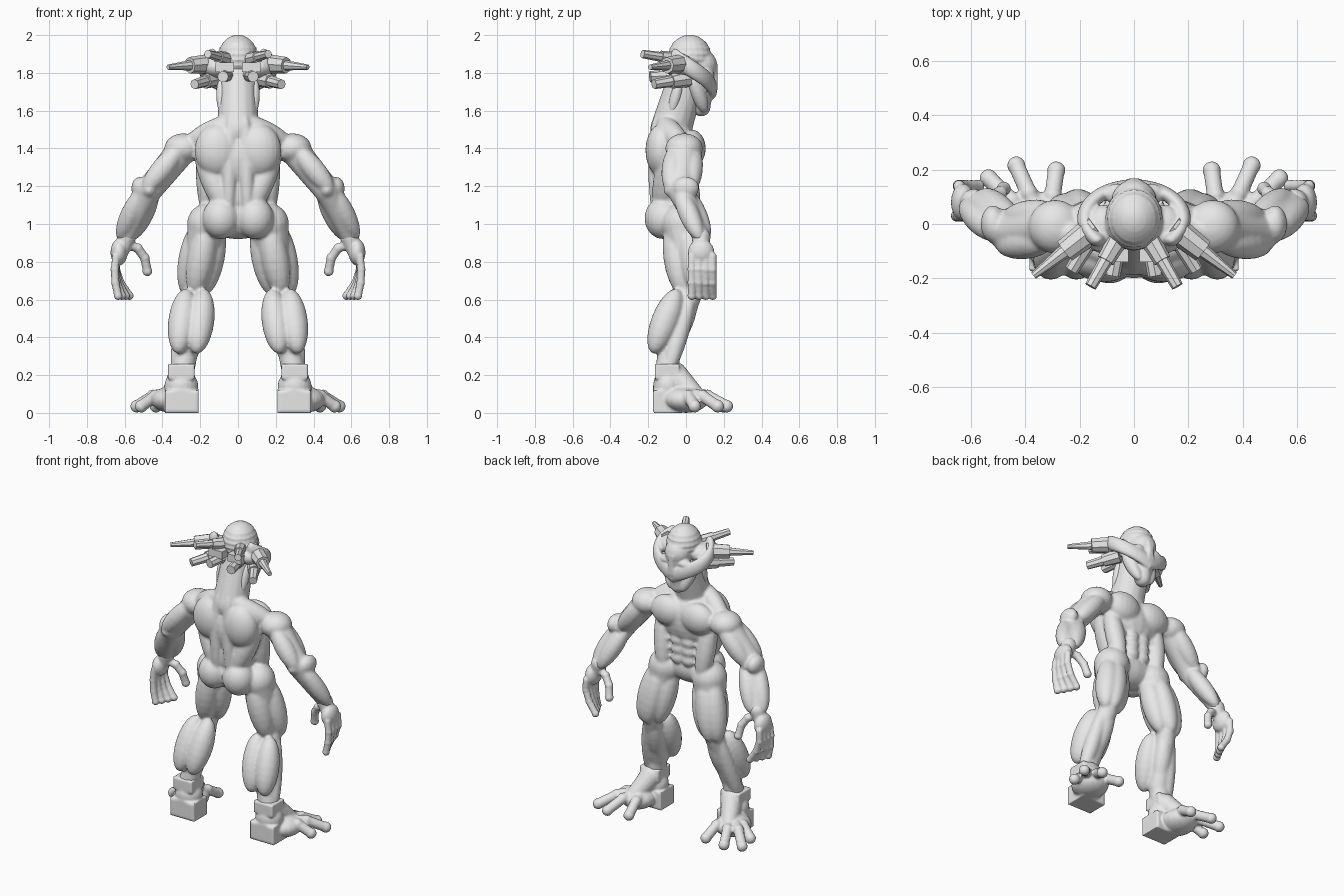
import bpy, bmesh, math
from mathutils import Vector, Matrix

cube = bpy.data.objects.get("Cube")
if cube:
    bpy.data.objects.remove(cube, do_unlink=True)

GREY = (.8, .8, .8, 1)
material = bpy.data.materials.new("plain_grey")
material.use_nodes = True
material.diffuse_color = GREY
material.node_tree.nodes["Principled BSDF"].inputs["Base Color"].default_value = GREY


def aimed(start, end):
    """Matrix at the middle of start and end, with its z axis along them."""
    turn = (end - start).to_track_quat('Z', 'Y').to_matrix().to_4x4()
    return Matrix.Translation((start + end) / 2) @ turn


def ball(shape, centre, radii):
    place = Matrix.Translation(centre) @ Matrix.Diagonal((*radii, 1))
    bmesh.ops.create_uvsphere(shape, u_segments=20, v_segments=14, radius=1, matrix=place)


def box(shape, centre, size):
    place = Matrix.Translation(centre) @ Matrix.Diagonal((*size, 1))
    bmesh.ops.create_cube(shape, size=1, matrix=place)


def cone(shape, start, end, first, last, sides=16):
    bmesh.ops.create_cone(shape, cap_ends=True, segments=sides, radius1=first, radius2=last,
                          depth=(end - start).length, matrix=aimed(start, end))


def bone(shape, start, end, first, last):
    """Tapered limb section with round ends."""
    start, end = Vector(start), Vector(end)
    cone(shape, start, end, first, last)
    ball(shape, start, [first] * 3)
    ball(shape, end, [last] * 3)


def strand(shape, start, end, thick, out=0, front=0):
    """Spindle-shaped muscle between two points, shifted sideways or forward."""
    shift = Vector((out, front, 0))
    start, end = Vector(start) + shift, Vector(end) + shift
    stretch = Matrix.Diagonal((thick, thick, (end - start).length * .55, 1))
    bmesh.ops.create_uvsphere(shape, u_segments=16, v_segments=12, radius=1,
                              matrix=aimed(start, end) @ stretch)


def digit(shape, points, thick):
    """Finger or toe made of short bones with swollen joints."""
    for start, end in zip(points, points[1:]):
        bone(shape, start, end, thick, thick)
        ball(shape, end, [thick * 1.1] * 3)


def mirror(shape):
    """Copy everything so far to the other side."""
    copied = bmesh.ops.duplicate(shape, geom=shape.verts[:] + shape.edges[:] + shape.faces[:])["geom"]
    corners = [item for item in copied if isinstance(item, bmesh.types.BMVert)]
    bmesh.ops.scale(shape, vec=(-1, 1, 1), verts=corners)


def finish(shape, name, grain=None, rounds=2):
    """Make the object; with a grain, fuse its pieces into one smooth skin."""
    bmesh.ops.recalc_face_normals(shape, faces=shape.faces[:])
    mesh = bpy.data.meshes.new(name)
    shape.to_mesh(mesh)
    shape.free()
    mesh.materials.append(material)
    item = bpy.data.objects.new(name, mesh)
    bpy.context.scene.collection.objects.link(item)
    if grain:
        fuse = item.modifiers.new("fuse", 'REMESH')
        fuse.mode, fuse.voxel_size, fuse.use_smooth_shade = 'VOXEL', grain, True
        soften = item.modifiers.new("soften", 'SMOOTH')
        soften.factor, soften.iterations = .5, rounds


# Joints of the left side
hip, knee = Vector((.16, -.02, 1)), Vector((.23, .03, .64))
shin, ankle = Vector((.27, -.09, .33)), Vector((.3, -.1, .2))
shoulder, elbow = Vector((.29, -.01, 1.4)), Vector((.47, -.03, 1.18))
wrist, palm = Vector((.59, .08, .93)), Vector((.63, .08, .82))
nape, loin, armpit = Vector((.04, -.13, 1.55)), Vector((.05, -.13, 1.05)), Vector((.2, -.08, 1.4))

# Trunk muscles
body = bmesh.new()
ball(body, (.11, .03, 1.4), (.12, .075, .1))
ball(body, (.11, -.13, 1.39), (.12, .085, .14))
ball(body, (.09, -.12, 1.03), (.1, .1, .11))
strand(body, nape, shoulder, thick=.06)
strand(body, armpit, loin, thick=.07)
strand(body, nape, loin, thick=.04, front=-.03)
strand(body, armpit, hip, thick=.06, out=-.02, front=.06)
for row in range(4):
    drop = Vector((0, 0, row * .06))
    ball(body, Vector((.04, .035, 1.28)) - drop, (.045, .03, .04))
    strand(body, Vector((.1, .04, 1.27)) - drop, Vector((.18, -.03, 1.34)) - drop, thick=.025)

# Legs
bone(body, hip, knee, .11, .055)
bone(body, knee, shin, .06, .065)
bone(body, shin, ankle, .06, .065)
strand(body, hip, knee, thick=.075, out=.045, front=.03)
strand(body, hip, knee, thick=.075, out=-.05, front=.01)
strand(body, hip, knee, thick=.07, front=.05)
strand(body, hip, knee, thick=.075, front=-.05)
strand(body, knee, shin, thick=.075, out=-.05, front=-.08)
strand(body, knee, shin, thick=.075, out=.045, front=-.08)
strand(body, knee, shin, thick=.06, out=-.01, front=.01)
strand(body, knee, ankle, thick=.05, out=.03)
ball(body, knee, (.055, .06, .05))

# Arms
bone(body, shoulder, elbow, .08, .07)
bone(body, elbow, wrist, .07, .045)
ball(body, shoulder, (.1, .1, .08))
strand(body, shoulder, elbow, thick=.06, front=.05)
strand(body, shoulder, elbow, thick=.06, out=.02, front=-.05)
strand(body, elbow, wrist, thick=.055, out=.035, front=-.01)
strand(body, elbow, wrist, thick=.055, out=-.03, front=.03)
ball(body, elbow, (.05, .09, .05))
ball(body, (.52, 0, 1.19), (.045, .07, .06))
mirror(body)

# Trunk core and neck
ball(body, (0, -.06, 1.03), (.19, .11, .11))
ball(body, (0, -.06, 1.16), (.16, .11, .16))
ball(body, (0, -.06, 1.35), (.22, .14, .19))
bone(body, (0, -.08, 1.5), (0, 0, 1.76), .11, .1)
finish(body, "body", grain=.009, rounds=6)

# Hands with curled fingers and a hooked thumb
hands = bmesh.new()
steps = [step / 3 for step in range(4)]
bone(hands, wrist, palm, .05, .035)
ball(hands, palm + Vector((0, 0, .03)), (.045, .07, .07))
for finger in range(4):
    side = .03 + finger * .037
    curl = .05 + .02 * finger
    digit(hands, [Vector((.645 + .04 * t - curl * t * t, side, .83 - .21 * t)) for t in steps], thick=.021)
quarter = math.pi / 2
digit(hands, [Vector((.58 - .1 * math.sin(t * quarter), .08 + .05 * t, .75 + .14 * math.cos(t * quarter)))
              for t in steps], thick=.024)
mirror(hands)
finish(hands, "hands", grain=.007)

# Feet with squared heels and spread toes
feet = bmesh.new()
instep = Vector((.32, -.04, .11))
box(feet, (.297, -.1, .06), (.178, .15, .12))
ball(feet, (.3, -.095, .14), (.09, .08, .09))
box(feet, (.3, -.1, .22), (.14, .13, .08))
ball(feet, (.35, 0, .07), (.11, .12, .07))
bone(feet, ankle + Vector((0, .04, 0)), (.36, .06, .08), .07, .05)
for angle, reach in ((-8, .24), (24, .28), (46, .3), (66, .21)):
    turn = math.radians(angle)
    tip = instep + Vector((math.sin(turn) * reach, math.cos(turn) * reach, -.075))
    knuckle = instep.lerp(tip, .6) + Vector((0, 0, .025))
    digit(feet, [instep, knuckle, tip], thick=.031)
mirror(feet)
finish(feet, "feet", grain=.008)

# Head with cheeks and a broad side band that rises to the back
head = bmesh.new()
ball(head, (.06, .11, 1.79), (.05, .04, .03))
ball(head, (.11, -.02, 1.83), (.08, .09, .06))
strand(head, (.1, .03, 1.78), (.04, .1, 1.6), thick=.04)
strand(head, (.09, -.03, 1.76), (.08, -.08, 1.58), thick=.03)
for step in range(24):
    sweep = step / 23
    turn = math.radians(130 * sweep)
    ball(head, (.18 * math.sin(turn), .02 + .12 * math.cos(turn), 1.71 + .17 * sweep), (.03, .025, .05))
mirror(head)

# Skull with stacked brow ridges, long face and nose
skull = Vector((0, .02, 1.88))
ball(head, skull, (.105, .115, .122))
for ridge in range(5):
    rise = -.04 + ridge * .03
    width = .11 * math.sqrt(1 - (rise / .12) ** 2)
    ball(head, skull + Vector((0, 0, rise)), (width, width * 1.1, .013))
bone(head, (0, .08, 1.84), (0, .08, 1.62), .085, .05)
box(head, (0, .15, 1.78), (.04, .035, .13))
finish(head, "head", grain=.007)

# Stepped rods swept back from the sides of the head
rods = bmesh.new()
for root, tip, thick, thin in (((.05, -.04, 1.87), (.16, -.23, 1.9), .03, .022),
                               ((.14, -.01, 1.85), (.37, -.19, 1.83), .04, .014),
                               ((.12, .01, 1.77), (.23, -.17, 1.74), .035, .026),
                               ((.05, -.03, 1.79), (.08, -.19, 1.78), .03, .03)):
    root, tip = Vector(root), Vector(tip)
    cone(rods, root, tip, thick, thin, sides=8)
    cone(rods, root, root.lerp(tip, .5), thick * 1.3, thick * 1.1, sides=8)
box(rods, (.07, -.1, 1.83), (.1, .08, .05))
mirror(rods)
finish(rods, "head_rods")
